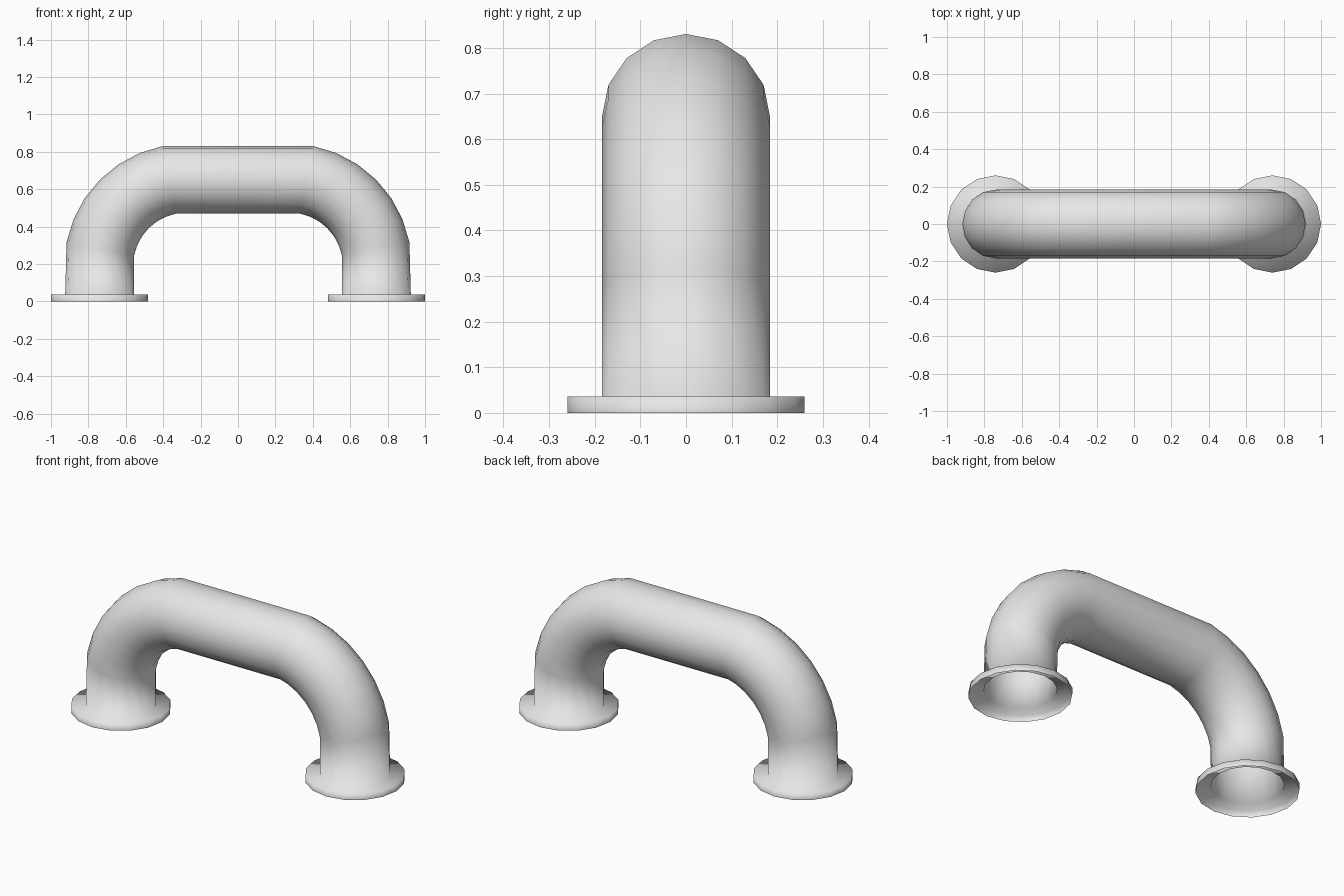
import bpy
import bmesh
from math import cos, sin, pi, radians
from mathutils import Vector

cube = bpy.data.objects.get("Cube")
if cube:
    bpy.data.objects.remove(cube, do_unlink=True)

SIDES = 16
PIPE_R = 0.184
FLANGE_R = 0.26
FLANGE_H = 0.036
LEG_X = 0.74
BEND_R = 0.469
BEND_X, BEND_Z = 0.276, 0.19

grey = bpy.data.materials.new("plain_grey")
grey.use_nodes = True
colour = (0.8, 0.8, 0.8, 1.0)
grey.diffuse_color = colour
grey.node_tree.nodes["Principled BSDF"].inputs["Base Color"].default_value = colour


def ring(bm, centre, outward, radius):
    """Circle of vertices spanned by the outward direction and y."""
    verts = []
    for i in range(SIDES):
        a = 2 * pi * i / SIDES
        offset = outward * cos(a) + Vector((0, 1, 0)) * sin(a)
        verts.append(bm.verts.new(centre + offset * radius))
    return verts


# Sections of one leg: flange rim, flange top, pipe base, then the bend
side = Vector((-1, 0, 0))
sections = [
    (Vector((-LEG_X, 0, 0)), side, FLANGE_R),
    (Vector((-LEG_X, 0, FLANGE_H)), side, FLANGE_R),
    (Vector((-LEG_X, 0, FLANGE_H)), side, PIPE_R),
]
for k in range(7, 0, -1):
    t = radians(90 * k / 8)
    out = Vector((-sin(t), 0, cos(t)))
    sections.append((Vector((-BEND_X, 0, BEND_Z)) + out * BEND_R, out, PIPE_R))

# Mirror the sections for the other leg
flip = Vector((-1, 1, 1))
sections += [(c * flip, o * flip, r) for c, o, r in reversed(sections)]

# Hollow handle skinned through all sections, open at both feet
bm = bmesh.new()
rings = [ring(bm, *s) for s in sections]
for low, high in zip(rings, rings[1:]):
    for i in range(SIDES):
        j = (i + 1) % SIDES
        bm.faces.new((low[i], high[i], high[j], low[j])).smooth = True

mesh = bpy.data.meshes.new("flanged_pipe_handle")
bm.to_mesh(mesh)
bm.free()
mesh.materials.append(grey)
handle = bpy.data.objects.new("flanged_pipe_handle", mesh)
bpy.context.scene.collection.objects.link(handle)
